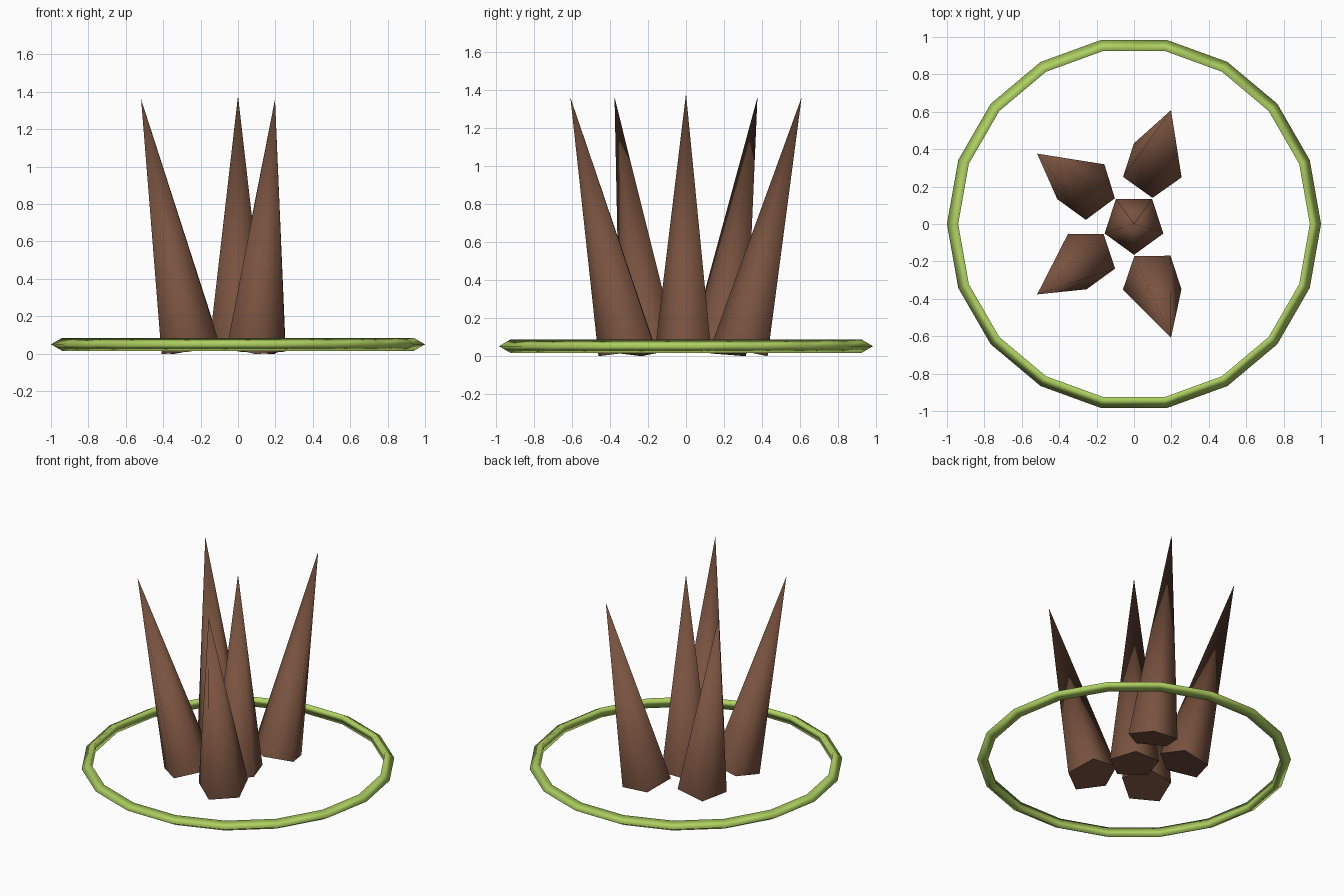
import bpy, bmesh, math
from mathutils import Matrix, Vector

if "Cube" in bpy.data.objects:
    bpy.data.objects.remove(bpy.data.objects["Cube"])


def material(name, rgb):
    mat = bpy.data.materials.new(name)
    mat.diffuse_color = (*rgb, 1.0)
    mat.use_nodes = True
    mat.node_tree.nodes["Principled BSDF"].inputs["Base Color"].default_value = mat.diffuse_color
    return mat


brown = material("bark brown", (0.19, 0.085, 0.05))
green = material("leaf green", (0.43, 0.64, 0.12))


def finish(bm, name, mat):
    bmesh.ops.recalc_face_normals(bm, faces=bm.faces)
    mesh = bpy.data.meshes.new(name)
    bm.to_mesh(mesh)
    bm.free()
    mesh.materials.append(mat)
    obj = bpy.data.objects.new(name, mesh)
    bpy.context.collection.objects.link(obj)
    return obj


def ring(name, major, minor, z, segments, sides):
    """Torus with a coarse cross-section that points outward."""
    bm = bmesh.new()
    loops = []
    for i in range(segments):
        a = 2 * math.pi * i / segments
        loop = []
        for j in range(sides):
            b = 2 * math.pi * j / sides
            r = major + minor * math.cos(b)
            loop.append(bm.verts.new((r * math.cos(a), r * math.sin(a), z + minor * math.sin(b))))
        loops.append(loop)
    for i in range(segments):
        p, q = loops[i], loops[(i + 1) % segments]
        for j in range(sides):
            k = (j + 1) % sides
            bm.faces.new((p[j], q[j], q[k], p[k])).smooth = True
    return finish(bm, name, green)


def spike(name, centre, tilt, direction):
    """Five-sided cone leaning outward about its middle."""
    radius, length = 0.165, 1.365
    bm = bmesh.new()
    base = []
    for i in range(5):
        a = -math.pi / 2 + 2 * math.pi * i / 5
        base.append(bm.verts.new((radius * math.cos(a), radius * math.sin(a), -length / 2)))
    tip = bm.verts.new((0, 0, length / 2))
    for i in range(5):
        bm.faces.new((base[i], base[(i + 1) % 5], tip)).smooth = True
    cap = bm.faces.new(base[::-1])
    for edge in cap.edges:
        edge.smooth = False
    axis = Vector((-math.sin(direction), math.cos(direction), 0))
    bm.transform(Matrix.Translation(centre) @ Matrix.Rotation(tilt, 4, axis))
    return finish(bm, name, brown)


# Ground ring with a triangular section
ring("ground_ring", 0.96, 0.04, 0.05, 18, 3)

# Upright centre spike and four leaning ones
MID = 0.6975
spike("centre_spike", (0, 0, MID), 0, 0)
for n in range(1, 5):
    a = math.radians(72 * n)
    spike(f"leaning_spike_{n}", (0.478 * math.cos(a), 0.478 * math.sin(a), MID), 0.24, a)
